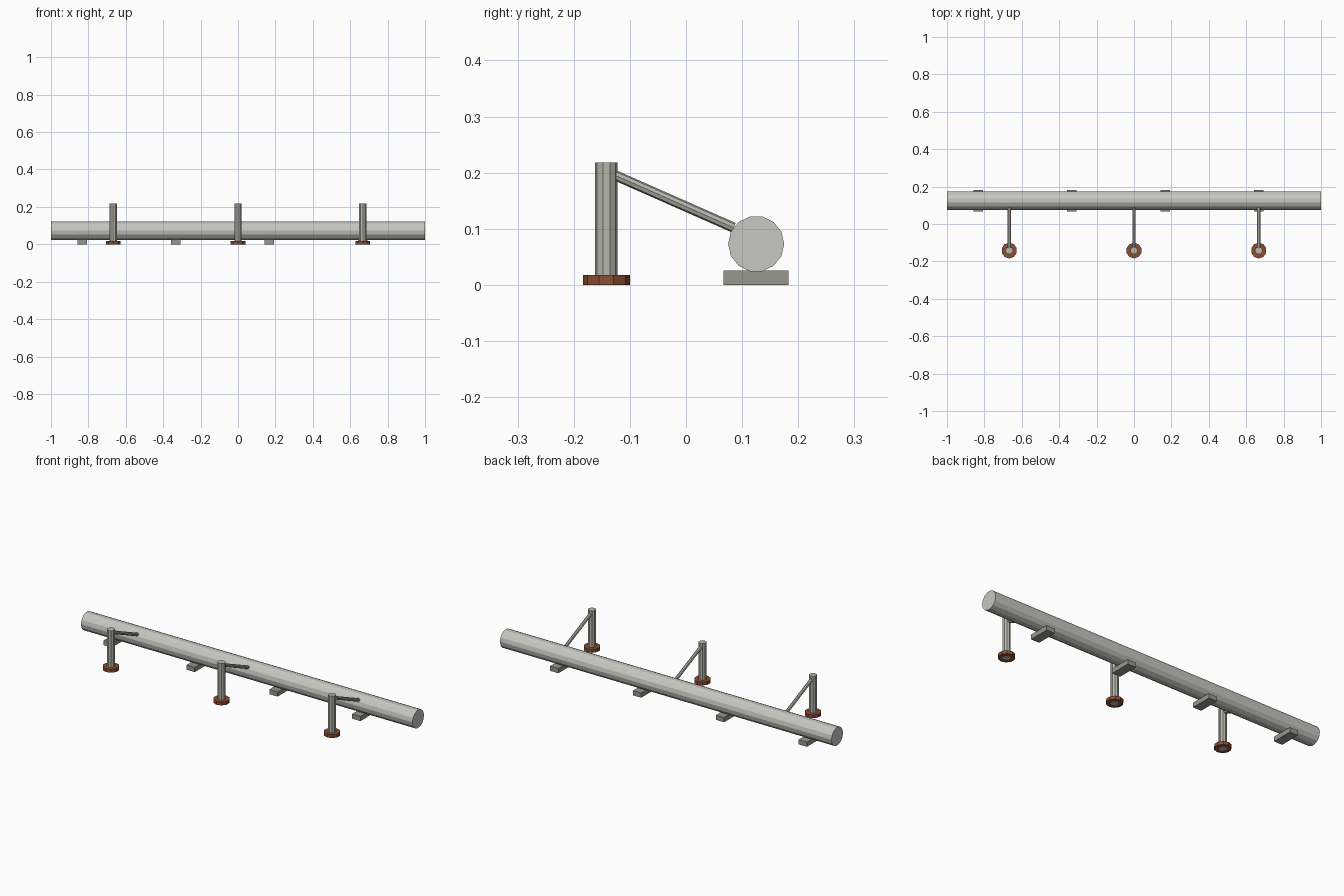
import bpy, bmesh, math
from mathutils import Vector, Matrix

if "Cube" in bpy.data.objects:
    bpy.data.objects.remove(bpy.data.objects["Cube"])


def material(name, rgb):
    m = bpy.data.materials.new(name)
    m.diffuse_color = (*rgb, 1)
    m.use_nodes = True
    m.node_tree.nodes["Principled BSDF"].inputs["Base Color"].default_value = m.diffuse_color
    return m


PIPE = material("pale_grey", (0.57, 0.57, 0.54))
STEEL = material("warm_grey", (0.47, 0.47, 0.41))
CONCRETE = material("dark_grey", (0.31, 0.31, 0.27))
RUST = material("rust", (0.26, 0.075, 0.035))


def finish(bm, name, mat):
    bmesh.ops.recalc_face_normals(bm, faces=bm.faces)
    mesh = bpy.data.meshes.new(name)
    bm.to_mesh(mesh)
    bm.free()
    mesh.materials.append(mat)
    ob = bpy.data.objects.new(name, mesh)
    bpy.context.collection.objects.link(ob)


def rod(name, a, b, r, sides, mat, up=(0, 1, 0)):
    """Flat-faced cylinder from a to b, first vertex pointing along up."""
    a, b = Vector(a), Vector(b)
    z = (b - a).normalized()
    x = Vector(up).cross(z).normalized()
    y = z.cross(x)
    rot = Matrix((x, y, z)).transposed().to_4x4()
    bm = bmesh.new()
    rings = []
    for p in (a, b):
        ring = []
        for i in range(sides):
            t = 2 * math.pi * i / sides
            ring.append(bm.verts.new(p + rot @ Vector((r * math.sin(t), r * math.cos(t), 0))))
        rings.append(ring)
    for i in range(sides):
        j = (i + 1) % sides
        bm.faces.new((rings[0][i], rings[0][j], rings[1][j], rings[1][i]))
    bm.faces.new(rings[0])
    bm.faces.new(rings[1])
    finish(bm, name, mat)


def collar(name, cx, cy, r_in, r_out, h, sides, mat):
    """Ring with a rectangular section, standing on the ground."""
    section = [(r_in, 0), (r_out, 0), (r_out, h), (r_in, h)]
    bm = bmesh.new()
    loops = []
    for i in range(sides):
        t = 2 * math.pi * i / sides
        loops.append([bm.verts.new((cx + r * math.sin(t), cy + r * math.cos(t), z))
                      for r, z in section])
    for i in range(sides):
        p, q = loops[i], loops[(i + 1) % sides]
        for k in range(4):
            n = (k + 1) % 4
            bm.faces.new((p[k], q[k], q[n], p[n]))
    finish(bm, name, mat)


# Long horizontal pipe
rod("pipe", (-1, 0.125, 0.073), (1, 0.125, 0.073), 0.05, 14, PIPE)

# Support blocks under the pipe
for i, x in enumerate((-0.833, -0.333, 0.167, 0.667)):
    bm = bmesh.new()
    bmesh.ops.create_cube(bm, size=1, matrix=Matrix.Translation((x, 0.125, 0.0128))
                          @ Matrix.Diagonal((0.05, 0.116, 0.0256, 1)))
    finish(bm, f"support_block_{i + 1}", CONCRETE)

# Posts with rusty collars and sloping arms
for i, x in enumerate((-0.667, 0, 0.667)):
    rod(f"post_{i + 1}", (x, -0.142, 0), (x, -0.142, 0.218), 0.02, 10, STEEL)
    collar(f"post_collar_{i + 1}", x, -0.142, 0.02, 0.042, 0.018, 10, RUST)
    rod(f"arm_{i + 1}", (x, -0.137, 0.2), (x, 0.085, 0.102), 0.009, 8, STEEL, up=(1, 0, 0))
